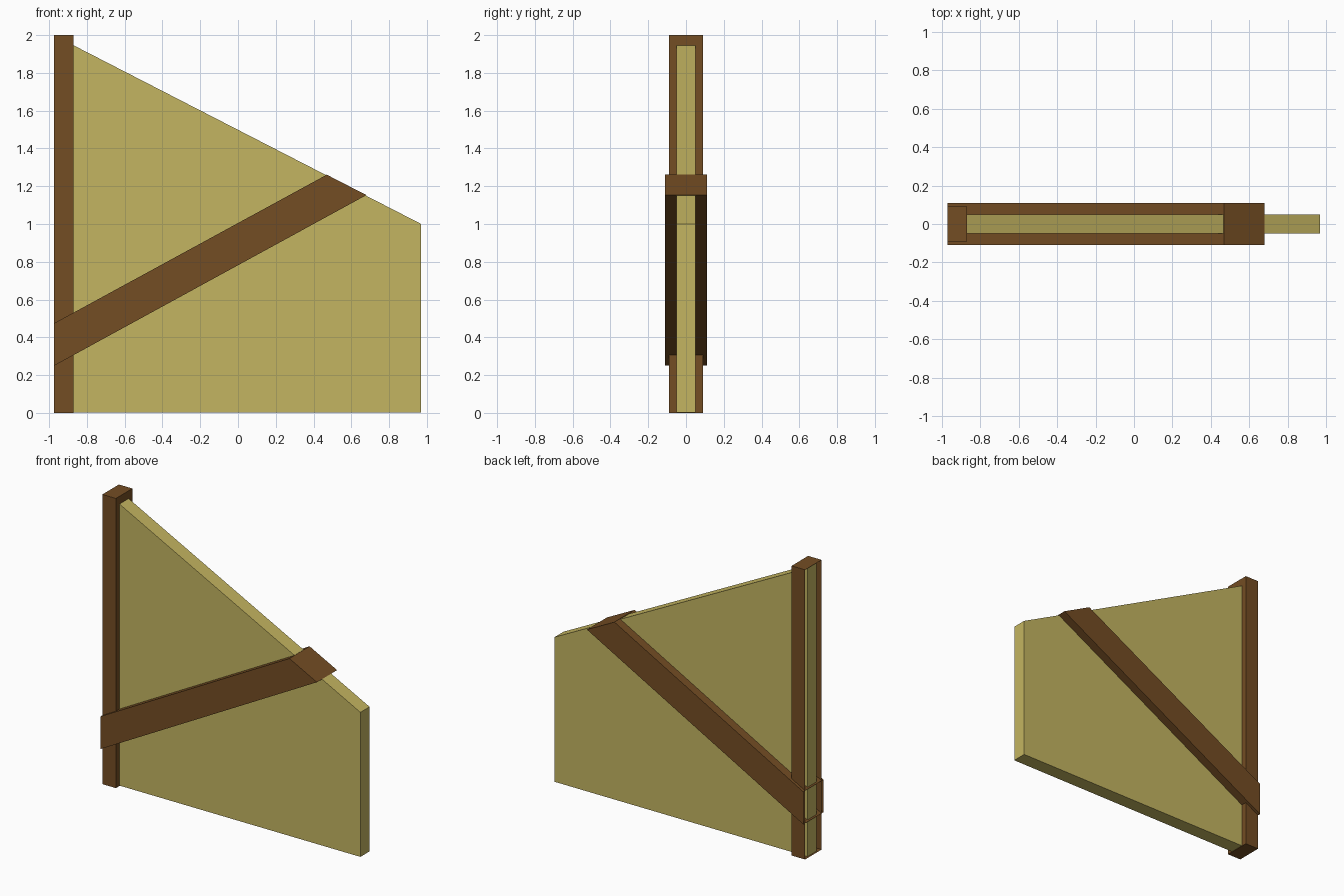
import bpy
import bmesh

cube = bpy.data.objects.get("Cube")
if cube:
    bpy.data.objects.remove(cube, do_unlink=True)


def make_material(name, colour):
    mat = bpy.data.materials.new(name)
    mat.use_nodes = True
    mat.diffuse_color = colour
    mat.node_tree.nodes["Principled BSDF"].inputs["Base Color"].default_value = colour
    return mat


def prism(name, profile, half_depth, mat, open_end=False):
    """Extrude an x-z outline through y; open_end removes the -x face."""
    bm = bmesh.new()
    face = bm.faces.new([bm.verts.new((x, -half_depth, z)) for x, z in profile])
    result = bmesh.ops.extrude_face_region(bm, geom=[face])
    verts = [v for v in result["geom"] if isinstance(v, bmesh.types.BMVert)]
    bmesh.ops.translate(bm, verts=verts, vec=(0, 2 * half_depth, 0))
    bmesh.ops.recalc_face_normals(bm, faces=bm.faces)
    if open_end:
        ends = [f for f in bm.faces if f.normal.x < -0.99]
        bmesh.ops.delete(bm, geom=ends, context="FACES")
    mesh = bpy.data.meshes.new(name)
    bm.to_mesh(mesh)
    bm.free()
    mesh.materials.append(mat)
    obj = bpy.data.objects.new(name, mesh)
    bpy.context.collection.objects.link(obj)
    return obj


straw = make_material("straw yellow", (0.552, 0.462, 0.119, 1))
wood = make_material("brown wood", (0.174, 0.074, 0.017, 1))

LEFT, RIGHT = -0.973, 0.97


def slope(x):
    """Height of the sloping top edge."""
    return 1.0 + (RIGHT - x) * 0.514


# Sloped panel, its end set just inside the open channels
inner = LEFT + 0.01
prism("panel", [(inner, 0.002), (RIGHT, 0.002), (RIGHT, 1.0), (inner, slope(inner))],
      0.05, straw)

# Upright post wrapped round the tall end
prism("post", [(LEFT, 0), (-0.87, 0), (-0.87, 2), (LEFT, 2)], 0.09, wood, True)

# Diagonal brace ending on the slope
lift = 0.004
prism("brace", [(LEFT, 0.25), (0.68, slope(0.68) + lift),
                (0.47, slope(0.47) + lift), (LEFT, 0.475)], 0.11, wood, True)
